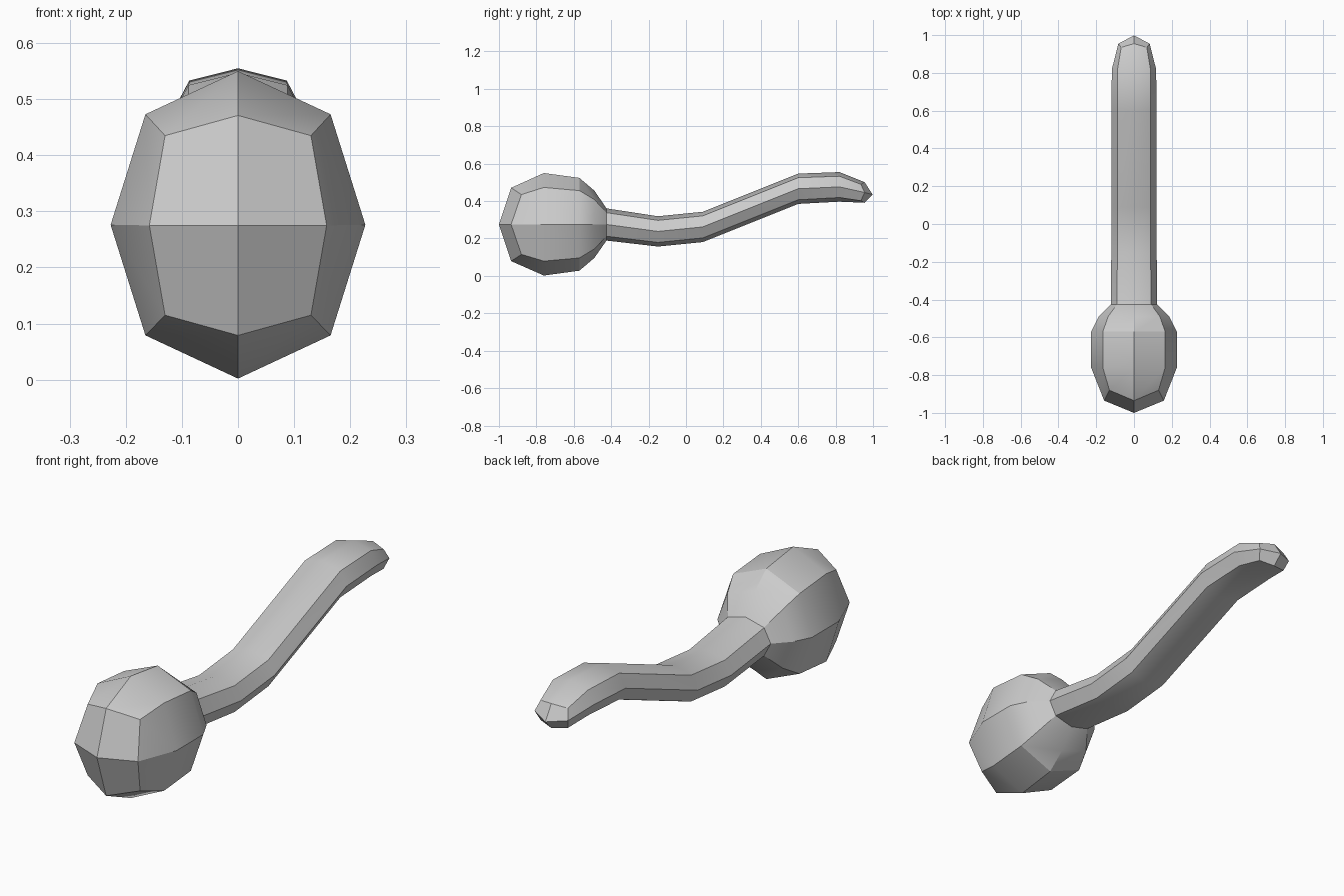
import bpy, bmesh, math

if "Cube" in bpy.data.objects:
    bpy.data.objects.remove(bpy.data.objects["Cube"])

# Cross-sections along y:
# (y of top/bottom/side points, y of corner points, centre z,
#  side half-width, half-height, corner x, corner z offset)
sections = [
    (-0.935, -0.88, 0.275, 0.158, 0.196, 0.130, 0.160),  # rounded front
    (-0.76, -0.76, 0.276, 0.227, 0.274, 0.165, 0.197),   # widest head
    (-0.57, -0.57, 0.276, 0.227, 0.248, 0.165, 0.180),
    (-0.49, -0.49, 0.276, 0.187, 0.180, 0.137, 0.132),
    (-0.425, -0.425, 0.275, 0.123, 0.086, 0.090, 0.063),  # neck
    (-0.15, -0.15, 0.238, 0.120, 0.081, 0.088, 0.059),   # handle
    (0.09, 0.09, 0.262, 0.120, 0.081, 0.088, 0.059),
    (0.60, 0.60, 0.466, 0.120, 0.081, 0.088, 0.059),
    (0.82, 0.82, 0.476, 0.117, 0.079, 0.087, 0.057),
    (0.955, 0.935, 0.446, 0.083, 0.055, 0.068, 0.044),   # rounded tip
]


def ring(bm, section):
    """Eight-point loop; even points are cross points, odd are corners."""
    y, yc, z, w, h, cx, cz = section
    pts = [(0, y, z + h), (cx, yc, z + cz), (w, y, z), (cx, yc, z - cz),
           (0, y, z - h), (-cx, yc, z - cz), (-w, y, z), (-cx, yc, z + cz)]
    return [bm.verts.new(p) for p in pts]


def cap(bm, loop, y, z):
    """Close an end with four quads meeting at a centre point."""
    centre = bm.verts.new((0, y, z))
    for i in range(0, 8, 2):
        bm.faces.new((centre, loop[i], loop[i + 1], loop[(i + 2) % 8]))


bm = bmesh.new()
loops = [ring(bm, s) for s in sections]
for a, b in zip(loops, loops[1:]):
    for i in range(8):
        j = (i + 1) % 8
        bm.faces.new((a[i], a[j], b[j], b[i]))
cap(bm, loops[0], -1.0, 0.275)
cap(bm, loops[-1], 0.998, 0.435)
bmesh.ops.recalc_face_normals(bm, faces=bm.faces)

# Round head with its wavy handle, one continuous skin
mesh = bpy.data.meshes.new("head_and_handle")
bm.to_mesh(mesh)
bm.free()
body = bpy.data.objects.new("head_and_handle", mesh)
bpy.context.collection.objects.link(body)
bpy.context.view_layer.objects.active = body
body.select_set(True)
bpy.ops.object.shade_smooth_by_angle(angle=math.radians(30))
